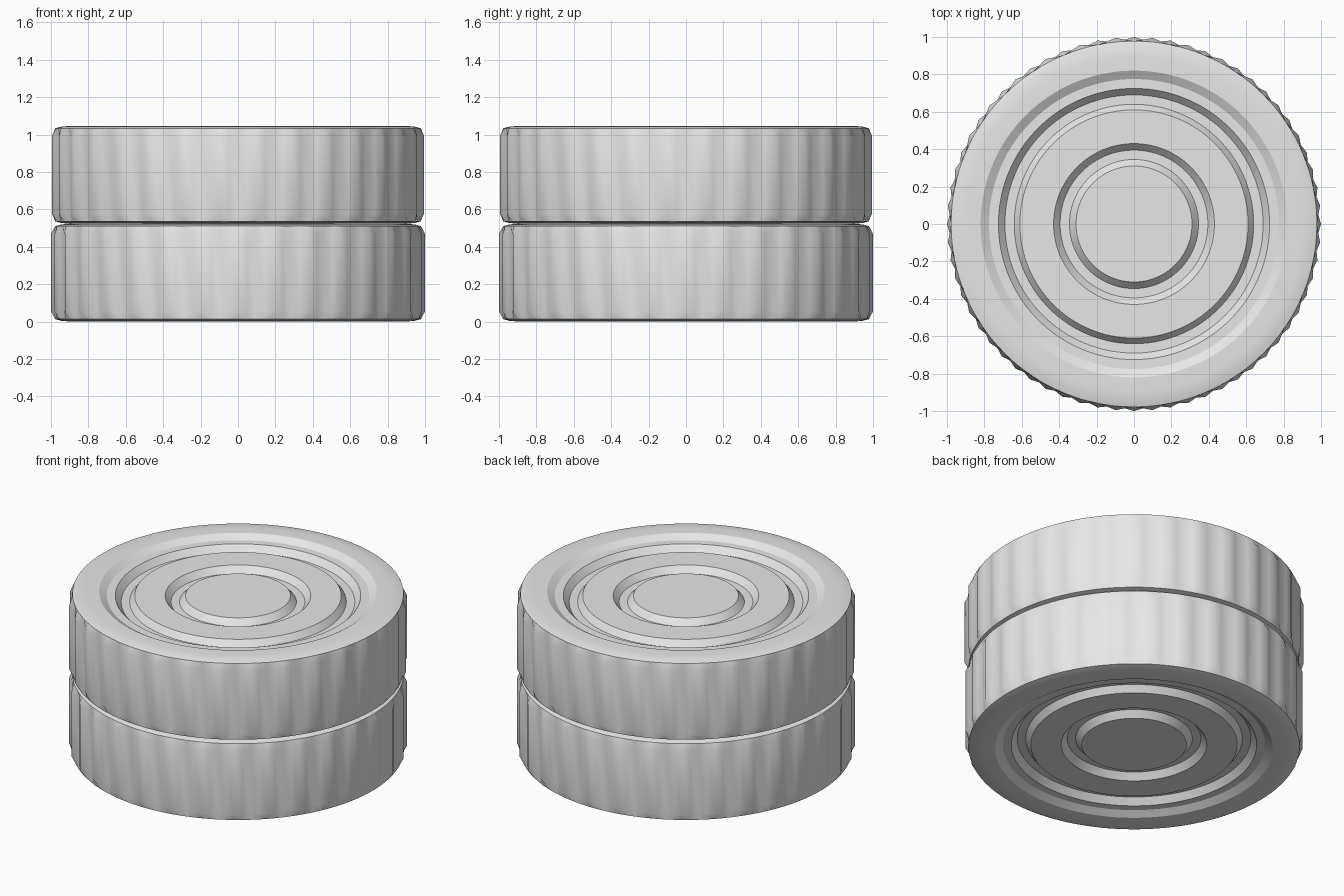
import bpy, bmesh
from math import cos, sin, pi

cube = bpy.data.objects.get("Cube")
if cube:
    bpy.data.objects.remove(cube, do_unlink=True)

TEETH = 32
STEPS = TEETH * 4          # four segments around per tooth
HALF = 0.2615              # half the height of one disc
TIP, VALLEY = 1.0, 0.973

grey = bpy.data.materials.new("plain grey")
grey.use_nodes = True
grey.diffuse_color = (0.8, 0.8, 0.8, 1)
grey.node_tree.nodes["Principled BSDF"].inputs["Base Color"].default_value = (0.8, 0.8, 0.8, 1)

# Face profile from the centre outwards: radius, depth below the rim, sharp ring
FACE = [(0.31, 0.027, True), (0.345, 0.067, True), (0.395, 0.067, True),
        (0.43, 0.027, True), (0.61, 0.027, True), (0.64, 0.067, True),
        (0.69, 0.067, True), (0.725, 0.027, True), (0.775, 0.027, True),
        (0.82, 0.0, True), (0.9, 0.0, False), (0.945, 0.004, False),
        (0.978, 0.013, True)]


def tooth_radius(i):
    """Straight-sided ridge: highest at each tooth, lowest between teeth."""
    t = abs((i % 4) - 2) / 2
    return VALLEY + (TIP - VALLEY) * t


def add_ring(bm, radius, z, turn):
    ring = []
    for i in range(STEPS):
        a = 2 * pi * i / STEPS + turn
        r = radius(i) if callable(radius) else radius
        ring.append(bm.verts.new((r * cos(a), r * sin(a), z)))
    return ring


def make_disc(name, centre_z, turn):
    bm = bmesh.new()
    upper = [(r, HALF - d, s) for r, d, s in FACE]
    # Ridged wall with chamfered tooth ends
    wall = [(tooth_radius, HALF - 0.055, False), (tooth_radius, 0.055 - HALF, False)]
    lower = [(r, -z, s) for r, z, s in reversed(upper)]
    profile = upper + wall + lower
    rings = [add_ring(bm, r, z, turn) for r, z, s in profile]
    for a, b in zip(rings, rings[1:]):
        for i in range(STEPS):
            j = (i + 1) % STEPS
            bm.faces.new((a[i], b[i], b[j], a[j]))
    bm.faces.new(rings[0])
    bm.faces.new(list(reversed(rings[-1])))
    bmesh.ops.recalc_face_normals(bm, faces=bm.faces)
    for f in bm.faces:
        f.smooth = True
    # Crisp edges around each step of the face
    for ring, (r, z, sharp) in zip(rings, profile):
        if sharp:
            for i in range(STEPS):
                bm.edges.get((ring[i], ring[(i + 1) % STEPS])).smooth = False
    mesh = bpy.data.meshes.new(name)
    bm.to_mesh(mesh)
    bm.free()
    mesh.materials.append(grey)
    obj = bpy.data.objects.new(name, mesh)
    obj.location.z = centre_z
    bpy.context.collection.objects.link(obj)


# Two stacked discs, the upper one turned by half a tooth
make_disc("lower_disc", HALF, 0)
make_disc("upper_disc", 3 * HALF, pi / TEETH)
